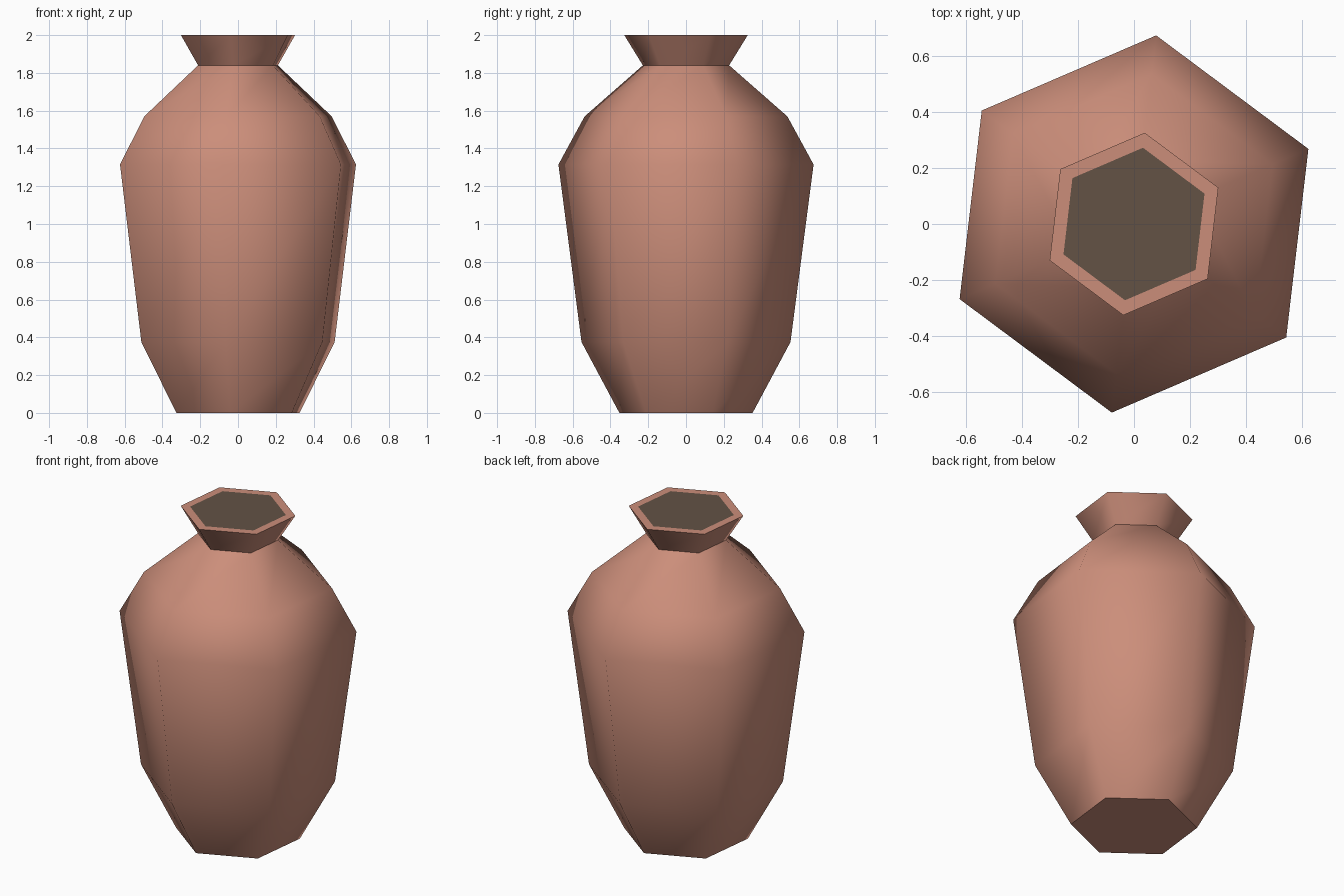
import bpy, bmesh, math

if "Cube" in bpy.data.objects:
    bpy.data.objects.remove(bpy.data.objects["Cube"])

SIDES = 6
PHASE = math.radians(23.3)


def material(name, rgb):
    m = bpy.data.materials.new(name)
    m.diffuse_color = (*rgb, 1)
    m.use_nodes = True
    m.node_tree.nodes["Principled BSDF"].inputs["Base Color"].default_value = m.diffuse_color
    return m


clay = material("terracotta clay", (0.60, 0.27, 0.195))
dark = material("dark interior", (0.125, 0.085, 0.06))


def lathe(name, profile, mats, cap_bottom=False, dark_top=False):
    """Six-sided lathe of (radius, z) rings, smooth walls with sharp ends."""
    bm = bmesh.new()
    rings = []
    for r, z in profile:
        rings.append([bm.verts.new((r * math.cos(PHASE + i * math.tau / SIDES),
                                    r * math.sin(PHASE + i * math.tau / SIDES), z))
                      for i in range(SIDES)])
    for lo, hi in zip(rings, rings[1:]):
        for i in range(SIDES):
            j = (i + 1) % SIDES
            bm.faces.new((lo[i], lo[j], hi[j], hi[i])).smooth = True
    caps = []
    if cap_bottom:
        caps.append(bm.faces.new(rings[0][::-1]))
    if dark_top:
        mouth = bm.faces.new(rings[-1])
        mouth.material_index = 1
        caps.append(mouth)
        # flat lip ring around the mouth
        caps += [f for f in bm.faces if abs(f.normal.z) > 0.99]
    bm.normal_update()
    for f in bm.faces:
        if abs(f.normal.z) > 0.99:
            f.smooth = False
            for e in f.edges:
                e.smooth = False
    me = bpy.data.meshes.new(name)
    bm.to_mesh(me)
    bm.free()
    for m in mats:
        me.materials.append(m)
    ob = bpy.data.objects.new(name, me)
    bpy.context.collection.objects.link(ob)
    return ob


# vase body: foot, belly, shoulder, neck
lathe("vase_body", [(0.355, 0), (0.557, 0.375), (0.68, 1.315), (0.54, 1.57), (0.23, 1.84)],
      [clay], cap_bottom=True)

# flared neck with flat lip and dark mouth
lathe("vase_rim", [(0.23, 1.84), (0.329, 2.0), (0.275, 2.0)],
      [clay, dark], dark_top=True)
